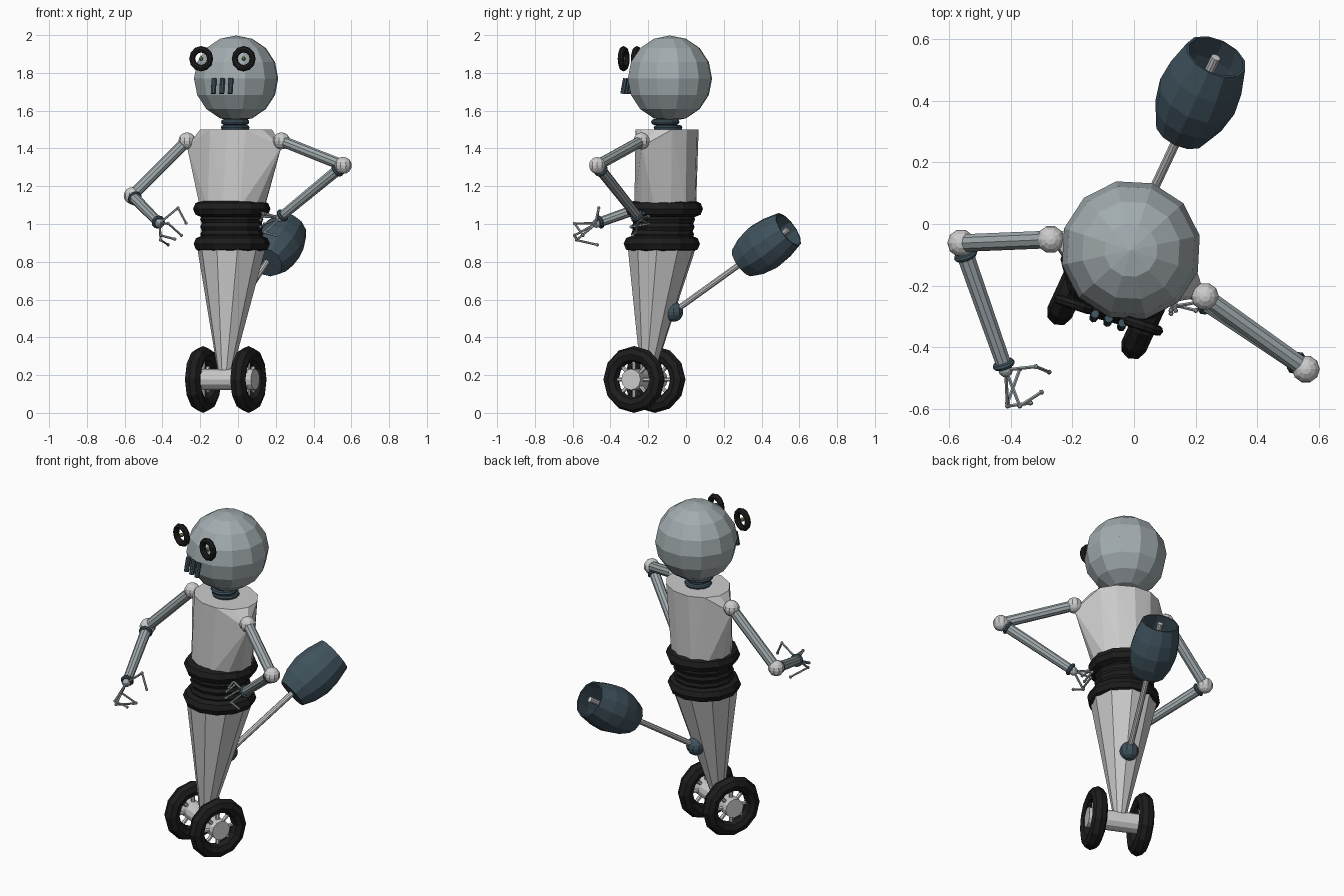
import bpy, bmesh
from math import radians, sin, cos, pi
from mathutils import Vector, Matrix

if "Cube" in bpy.data.objects:
    bpy.data.objects.remove(bpy.data.objects["Cube"])

YAW = radians(-18)
SIDE = Vector((cos(YAW), sin(YAW), 0))
FRONT = Vector((sin(YAW), -cos(YAW), 0))
UP = Vector((0, 0, 1))


def colour(name, rgb):
    m = bpy.data.materials.new(name)
    m.diffuse_color = (*rgb, 1)
    m.use_nodes = True
    m.node_tree.nodes["Principled BSDF"].inputs["Base Color"].default_value = m.diffuse_color
    return m


BLACK = colour("rubber", (0.012, 0.012, 0.012))
BLUE = colour("dark_blue_metal", (0.05, 0.085, 0.11))
STEEL = colour("steel", (0.36, 0.41, 0.43))
GREEN = colour("lens", (0.15, 0.25, 0.08))


def finish(bm, name, mat=None):
    bmesh.ops.recalc_face_normals(bm, faces=bm.faces)
    me = bpy.data.meshes.new(name)
    bm.to_mesh(me)
    bm.free()
    ob = bpy.data.objects.new(name, me)
    bpy.context.collection.objects.link(ob)
    if mat:
        me.materials.append(mat)
    return ob


def frame(p, axis):
    return Matrix.Translation(p) @ Vector(axis).to_track_quat('Z', 'Y').to_matrix().to_4x4()


def ball(name, p, r, mat=None, seg=10, rings=8):
    bm = bmesh.new()
    bmesh.ops.create_uvsphere(bm, u_segments=seg, v_segments=rings, radius=r)
    bm.transform(Matrix.Translation(p) @ Matrix.Rotation(YAW, 4, 'Z'))
    return finish(bm, name, mat)


def rod(name, p, q, r1, r2=None, mat=None, seg=10):
    p, q = Vector(p), Vector(q)
    bm = bmesh.new()
    bmesh.ops.create_cone(bm, cap_ends=True, segments=seg, radius1=r1,
                          radius2=r1 if r2 is None else r2, depth=(q - p).length)
    bm.transform(frame((p + q) / 2, q - p))
    return finish(bm, name, mat)


def lathe(name, p, axis, profile, mat=None, seg=12):
    # closed (radius, height) profile spun around an axis
    bm = bmesh.new()
    loops = [[bm.verts.new((r * cos(2 * pi * i / seg), r * sin(2 * pi * i / seg), h))
              for r, h in profile] for i in range(seg)]
    n = len(profile)
    for i in range(seg):
        a, b = loops[i], loops[(i + 1) % seg]
        for j in range(n):
            k = (j + 1) % n
            bm.faces.new((a[j], b[j], b[k], a[k]))
    bm.transform(frame(p, axis))
    return finish(bm, name, mat)


def ring(name, p, axis, major, minor, mat=BLACK, seg=12, sides=8):
    prof = [(major + minor * cos(2 * pi * j / sides), minor * sin(2 * pi * j / sides))
            for j in range(sides)]
    return lathe(name, p, axis, prof, mat, seg)


# Head, eyes and mouth
head = Vector((-0.01, -0.085, 1.77))
ball("head", head, 0.228, STEEL, 12, 8)
for label, p in (("left", (-0.195, -0.26, 1.875)), ("right", (0.03, -0.33, 1.875))):
    ring("eye_ring_" + label, p, FRONT, 0.05, 0.017)
    ball("eye_lens_" + label, p, 0.012, GREEN, 8, 6)
for i in (-1, 0, 1):
    top = head + FRONT * 0.232 + SIDE * 0.047 * i
    rod("mouth_bar", top, top + Vector((0, 0, -0.08)) + FRONT * 0.015, 0.014, mat=BLUE, seg=8)

# Neck
rod("neck_core", (-0.02, -0.1, 1.49), (-0.015, -0.1, 1.57), 0.055, mat=BLUE)
ring("neck_ring_upper", (-0.015, -0.11, 1.54), UP, 0.06, 0.015, BLUE)
ring("neck_ring_lower", (-0.015, -0.095, 1.51), UP, 0.062, 0.014, BLUE)

# Torso: tapered body stretched out to the shoulders
SH_L, SH_R = Vector((-0.27, -0.05, 1.44)), Vector((0.23, -0.235, 1.44))
bm = bmesh.new()
for c, a, b in (((-0.03, -0.11, 1.09), 0.178, 0.165), ((-0.01, -0.1, 1.5), 0.2, 0.165)):
    for i in range(12):
        t = 2 * pi * i / 12
        bm.verts.new(Vector(c) + SIDE * a * cos(t) + FRONT * b * sin(t))
for s in (SH_L, SH_R):
    bm.verts.new(s + Vector((0, 0, -0.03)))
bmesh.ops.convex_hull(bm, input=bm.verts)
bmesh.ops.dissolve_limit(bm, angle_limit=0.02, verts=bm.verts, edges=bm.edges)
finish(bm, "torso")

# Corrugated waist
for z, major, minor in ((1.08, 0.162, 0.043), (1.025, 0.135, 0.032), (0.985, 0.135, 0.032),
                        (0.945, 0.135, 0.032), (0.895, 0.16, 0.042)):
    ring("waist_ring", (-0.033, -0.115 - (1.08 - z) * 0.07, z), UP, major, minor)

# Lower body cone
rod("lower_body", (-0.07, -0.205, 0.2), (-0.035, -0.13, 0.89), 0.035, 0.186)

# Wheels on a thick axle
W_L, W_R = Vector((-0.185, -0.165, 0.177)), Vector((0.055, -0.275, 0.177))
axis = (W_R - W_L).normalized()
rod("axle", W_L - axis * 0.04, W_R + axis * 0.04, 0.056, seg=12)
for label, c in (("left", W_L), ("right", W_R)):
    ring("tyre_" + label, c, axis, 0.134, 0.043)
    across = axis.cross(UP)
    for i in range(8):
        d = UP * cos(i * pi / 4) + across * sin(i * pi / 4)
        rod("spoke_" + label, c + d * 0.045, c + d * 0.11, 0.011, seg=6)

# Tail with an open barrel at the end
t0, t1 = Vector((-0.02, -0.065, 0.535)), Vector((0.265, 0.54, 0.97))
u = (t1 - t0).normalized()
ball("tail_joint", t0, 0.053, BLUE)
rod("tail_rod", t0, t1, 0.016)
lathe("tail_barrel", t0 + u * 0.48, u,
      [(0.015, 0), (0.088, 0), (0.118, 0.07), (0.133, 0.15), (0.126, 0.23), (0.104, 0.32),
       (0.096, 0.32), (0.117, 0.23), (0.123, 0.15), (0.108, 0.07), (0.08, 0.012), (0.015, 0.012)],
      BLUE)

# Arms and jointed fingers
ARMS = {
    "left": (SH_L, (-0.56, -0.062, 1.15), (-0.422, -0.455, 1.01), [
        [(-0.318, -0.462, 1.085), (-0.275, -0.48, 1.005)],
        [(-0.41, -0.58, 0.915), (-0.37, -0.47, 0.89)],
        [(-0.41, -0.59, 0.94), (-0.335, -0.58, 0.92)],
        [(-0.37, -0.59, 1.003), (-0.30, -0.545, 0.94)]]),
    "right": (SH_R, (0.557, -0.47, 1.31), (0.235, -0.26, 1.045), [
        [(0.125, -0.22, 1.06), (0.135, -0.28, 1.05)],
        [(0.13, -0.2, 1.04), (0.12, -0.28, 1.02)],
        [(0.14, -0.2, 1.0), (0.12, -0.29, 0.985)],
        [(0.14, -0.265, 0.955), (0.2, -0.28, 0.94)]]),
}
for label, (sh, el, wr, fingers) in ARMS.items():
    el, wr = Vector(el), Vector(wr)
    d = (wr - el).normalized()
    ball("shoulder_" + label, sh, 0.045)
    rod("upper_arm_" + label, sh, el, 0.03, mat=STEEL)
    ball("elbow_" + label, el, 0.045)
    ring("elbow_ring_" + label, el + d * 0.045, d, 0.028, 0.011, BLUE)
    rod("forearm_" + label, el, wr, 0.03, 0.026, STEEL)
    ring("wrist_ring_" + label, wr, d, 0.026, 0.011, BLUE)
    palm = wr + d * 0.02
    ball("palm_" + label, palm, 0.024, STEEL)
    for joint, tip in fingers:
        rod("finger_base_" + label, palm, joint, 0.006, mat=STEEL, seg=6)
        rod("finger_tip_" + label, joint, tip, 0.006, mat=STEEL, seg=6)
        ball("finger_joint_" + label, joint, 0.009, STEEL, 6, 5)
        ball("finger_end_" + label, tip, 0.009, STEEL, 6, 5)
